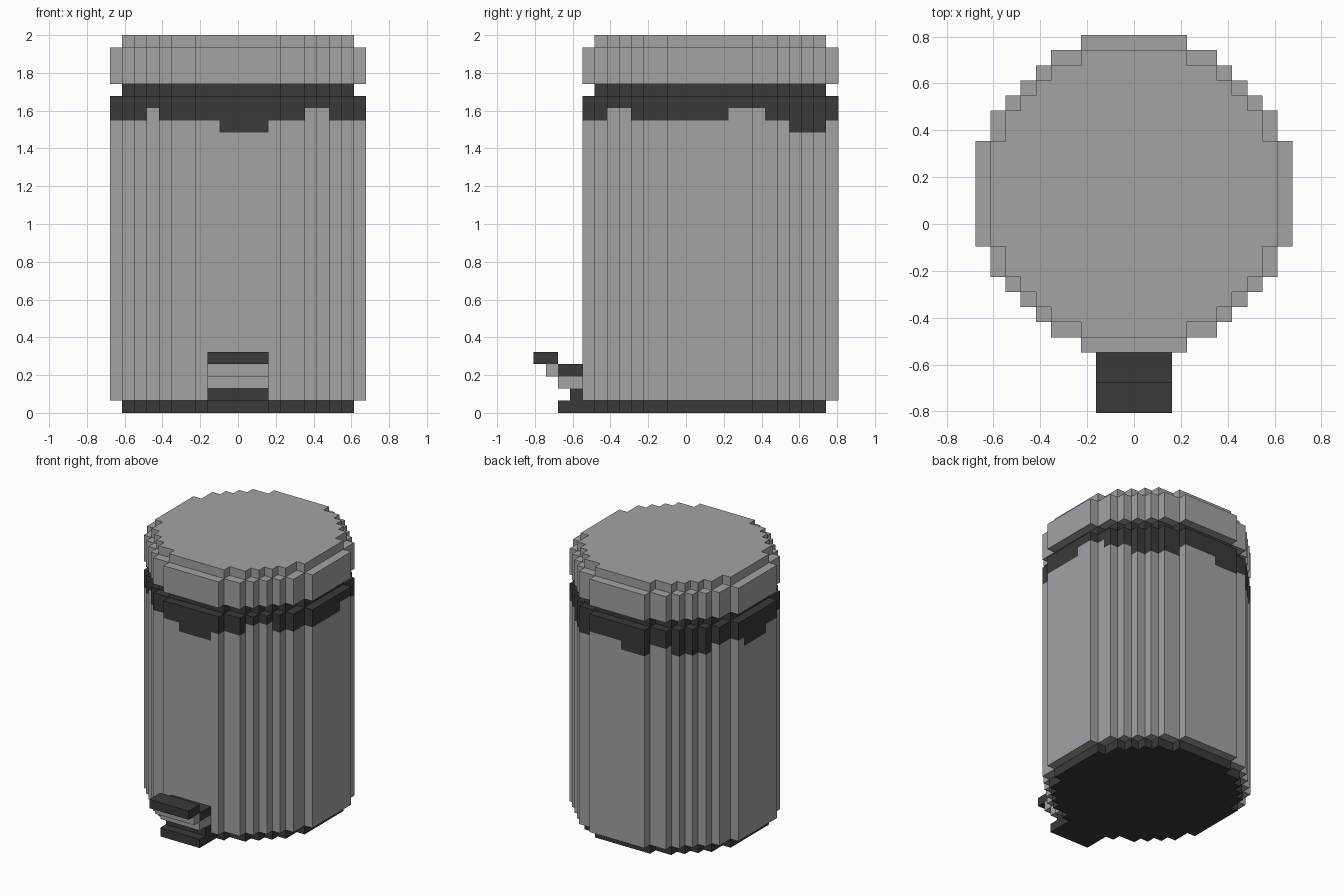
import bpy, bmesh

cube = bpy.data.objects.get("Cube")
if cube:
    bpy.data.objects.remove(cube, do_unlink=True)

UNIT = 2 / 31          # size of one block
AXIS_Y = 2             # the can's axis sits two blocks behind the centre
SIDES = [(1, 0), (-1, 0), (0, 1), (0, -1)]


def material(name, color):
    mat = bpy.data.materials.new(name)
    mat.use_nodes = True
    mat.diffuse_color = color
    mat.node_tree.nodes["Principled BSDF"].inputs["Base Color"].default_value = color
    return mat


GREY, DARK = 0, 1
MATERIALS = [material("brushed grey", (0.36, 0.366, 0.38, 1)),
             material("charcoal", (0.042, 0.042, 0.042, 1))]


def block_prism(name, cells, levels, paint):
    """Extrude a set of grid cells through the levels; paint(x, y, z) picks the colour."""
    bm = bmesh.new()

    def quad(corners, mat):
        verts = [bm.verts.new((x * UNIT, (y + AXIS_Y) * UNIT, z * UNIT)) for x, y, z in corners]
        bm.faces.new(verts).material_index = mat

    for x, y in cells:
        # top and bottom caps
        for z, inside in ((levels[0], levels[0] + 0.5), (levels[-1], levels[-1] - 0.5)):
            quad([(x - .5, y - .5, z), (x + .5, y - .5, z),
                  (x + .5, y + .5, z), (x - .5, y + .5, z)], paint(x, y, inside))
        # outer walls
        for dx, dy in SIDES:
            if (x + dx, y + dy) in cells:
                continue
            ax, ay = x + (dx - dy) / 2, y + (dy + dx) / 2
            bx, by = x + (dx + dy) / 2, y + (dy - dx) / 2
            for low, high in zip(levels, levels[1:]):
                quad([(ax, ay, low), (bx, by, low), (bx, by, high), (ax, ay, high)],
                     paint(x, y, (low + high) / 2))
    bmesh.ops.remove_doubles(bm, verts=bm.verts[:], dist=UNIT / 100)
    bmesh.ops.recalc_face_normals(bm, faces=bm.faces[:])
    bmesh.ops.dissolve_limit(bm, angle_limit=0.01, verts=bm.verts[:], edges=bm.edges[:],
                             delimit={'MATERIAL'})
    mesh = bpy.data.meshes.new(name)
    bm.to_mesh(mesh)
    bm.free()
    for mat in MATERIALS:
        mesh.materials.append(mat)
    obj = bpy.data.objects.new(name, mesh)
    bpy.context.collection.objects.link(obj)


def plain(mat):
    return lambda x, y, z: mat


def strip(first, last):
    """Five-block-wide rectangle of cells for the pedal."""
    return {(x, y) for x in range(-2, 3) for y in range(first, last + 1)}


# Stepped round cross-sections: full width, and one block smaller
half_width = [10, 10, 10, 10, 9, 9, 8, 7, 6, 5, 3]
wide = {(x, y) for y in range(-10, 11) for x in range(-10, 11) if abs(x) <= half_width[abs(y)]}
narrow = {(x, y) for x, y in wide if all((x + dx, y + dy) in wide for dx, dy in SIDES)}


def band_bottom(x, y):
    """Uneven lower edge of the dark band around the body."""
    front_drip = y == -10 and -1 <= x <= 2
    side_drip = x == -10 and -1 <= y <= 2
    back_drip = y == 10 and -3 <= x <= -1
    back_corners = (x > 3 and 7 <= y <= 9) or (x < -5 and 6 <= y <= 8)
    if front_drip or side_drip or back_drip or back_corners:
        return 23
    if (x, y) in {(-7, -7), (6, -8), (7, -7)} or (x >= 9 and 2 <= y <= 4):
        return 25
    return 24


def body_paint(x, y, z):
    return DARK if z > band_bottom(x, y) else GREY


# Can
block_prism("base", narrow | strip(-12, -9), [0, 1], plain(DARK))
block_prism("body", wide, [1, 23, 24, 25, 26], body_paint)
block_prism("neck", narrow, [26, 27], plain(DARK))
block_prism("lid_rim", wide, [27, 30], plain(GREY))
block_prism("lid_top", narrow, [30, 31], plain(GREY))

# Foot pedal
block_prism("pedal_stem", strip(-11, -11), [1, 2], plain(DARK))
block_prism("pedal_bracket", strip(-12, -11), [2, 3], plain(GREY))
block_prism("pedal_heel", strip(-12, -11), [3, 4], plain(DARK))
block_prism("pedal_arm", strip(-13, -13), [3, 4], plain(GREY))
block_prism("pedal_toe", strip(-14, -13), [4, 5], plain(DARK))
